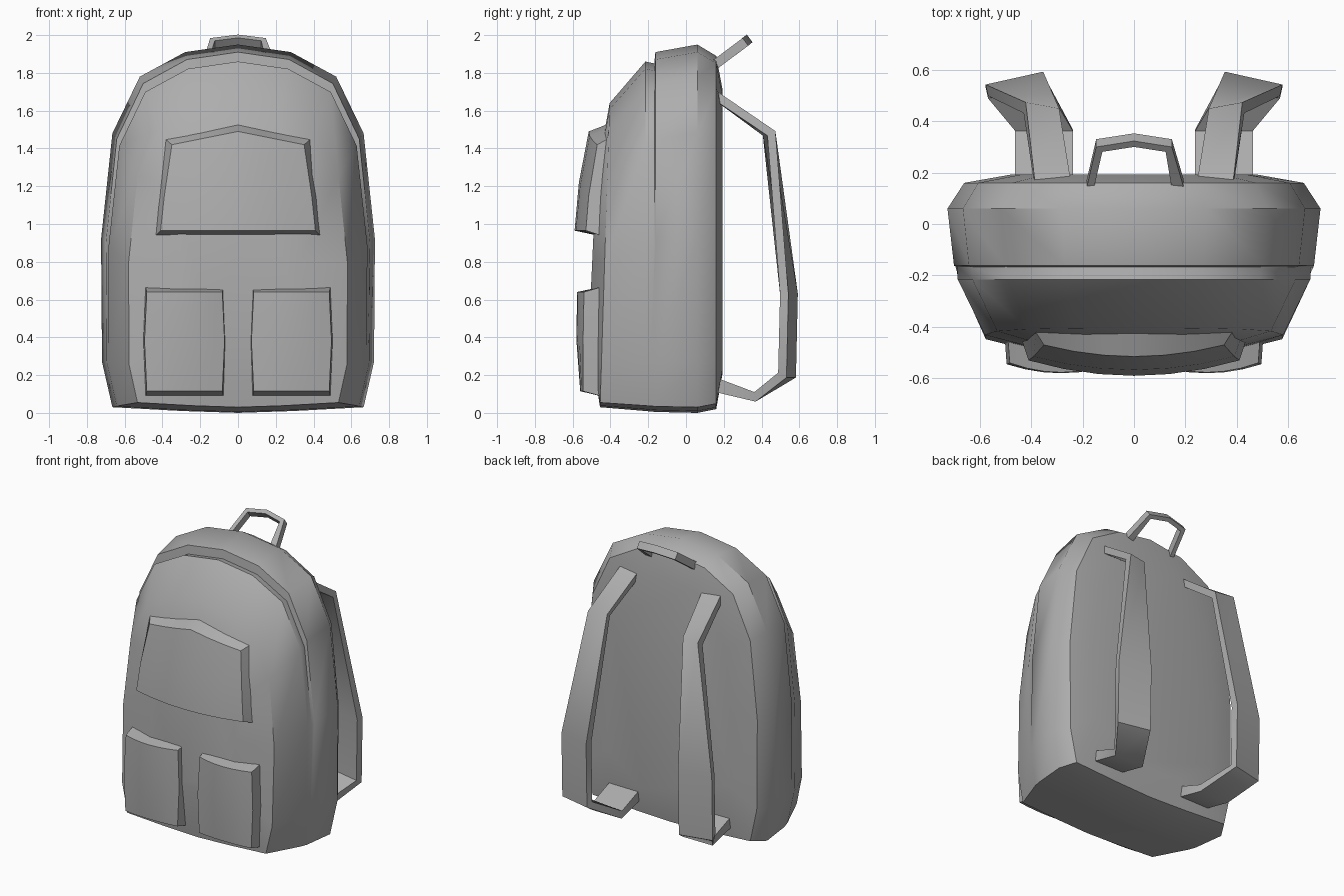
import bpy, bmesh, math
from mathutils import Vector

cube = bpy.data.objects.get("Cube")
if cube:
    bpy.data.objects.remove(cube, do_unlink=True)

GREY = (0.42, 0.42, 0.42, 1)
mat = bpy.data.materials.new("grey fabric")
mat.use_nodes = True
mat.diffuse_color = GREY
bsdf = mat.node_tree.nodes["Principled BSDF"]
bsdf.inputs["Base Color"].default_value = GREY
bsdf.inputs["Roughness"].default_value = 0.8


def finish(name, bm, angle):
    bmesh.ops.recalc_face_normals(bm, faces=bm.faces)
    mesh = bpy.data.meshes.new(name)
    bm.to_mesh(mesh)
    bm.free()
    mesh.materials.append(mat)
    obj = bpy.data.objects.new(name, mesh)
    bpy.context.collection.objects.link(obj)
    bpy.ops.object.select_all(action="DESELECT")
    obj.select_set(True)
    bpy.context.view_layer.objects.active = obj
    bpy.ops.object.shade_smooth_by_angle(angle=math.radians(angle))
    return obj


def loft(name, loops, angle):
    """Skin closed loops of points and cap both ends."""
    bm = bmesh.new()
    rings = [[bm.verts.new(p) for p in loop] for loop in loops]
    n = len(rings[0])
    for r, s in zip(rings, rings[1:]):
        for i in range(n):
            j = (i + 1) % n
            bm.faces.new((r[i], r[j], s[j], s[i]))
    bm.faces.new(rings[0])
    bm.faces.new(rings[-1])
    return finish(name, bm, angle)


# Bag body: one arched outline, scaled through the depth
HEIGHT = 1.95
half = [(0.28, 1.91), (0.52, 1.78), (0.665, 1.48), (0.725, 0.92),
        (0.72, 0.27), (0.665, 0.03), (0.3, 0.01)]
outline = [(0, HEIGHT)] + half + [(0, 0)] + [(-x, z) for x, z in reversed(half)]


def layer(y, width, low, high, lean=0):
    return [Vector((x * width, y + lean * z, low + z / HEIGHT * (high - low)))
            for x, z in outline]


shell_edge = layer(-0.162, 0.965, 0.005, 1.91)
front_edge = layer(-0.215, 0.945, 0.01, 1.86)
# The seam groove is only cut around the upper half
groove = [Vector((f.x, -0.168, f.z - 0.01)) if o[1] > 0.9 else s.lerp(f, 0.5)
          for o, s, f in zip(outline, shell_edge, front_edge)]
body = [
    layer(0.192, 0.66, 0.2, 1.72),
    layer(0.16, 0.91, 0.02, 1.89),
    layer(0.06, 1.0, 0.0, 1.95),
    shell_edge,
    groove,
    front_edge,
    layer(-0.455, 0.8, 0.03, 1.64, 0.026),
    layer(-0.515, 0.45, 0.4, 1.25, 0.02),
]
loft("bag_body", body, 42)


# Pockets: a bulging grid with its border pulled back to the body
def pocket(name, cx, rows, arch, back, spread_x, spread_z):
    bm = bmesh.new()
    cols = 6
    grid = []
    for z, hw, edge, mid in rows:
        row = []
        for i in range(cols + 1):
            u = 2 * i / cols - 1
            row.append(bm.verts.new((cx + u * hw, mid + (edge - mid) * u * u,
                                     z - arch * abs(u) * (z > rows[0][0]))))
        grid.append(row)
    for r, s in zip(grid, grid[1:]):
        for i in range(cols):
            bm.faces.new((r[i], r[i + 1], s[i + 1], s[i]))
    cz = (rows[0][0] + rows[-1][0]) / 2
    border = [e for e in bm.edges if e.is_boundary]
    ext = bmesh.ops.extrude_edge_only(bm, edges=border)["geom"]
    for v in ext:
        if isinstance(v, bmesh.types.BMVert):
            v.co = (cx + (v.co.x - cx) * spread_x, back, cz + (v.co.z - cz) * spread_z)
    return finish(name, bm, 40)


pocket("upper_pocket", 0,
       [(0.965, 0.41, -0.53, -0.59), (1.22, 0.39, -0.515, -0.567),
        (1.49, 0.35, -0.47, -0.515)], 0.07, -0.42, 1.09, 1.14)
for side, label in ((1, "left"), (-1, "right")):
    pocket("lower_pocket_" + label, side * 0.283,
           [(0.115, 0.2, -0.545, -0.56), (0.38, 0.212, -0.545, -0.58),
            (0.64, 0.2, -0.54, -0.577)], 0, -0.43, 1.04, 1.12)


# Straps and handle: flat bands swept along a path
def band(name, path, widths, thick, angle):
    loops = []
    last = len(path) - 1
    for i, (p, a) in enumerate(zip(path, widths)):
        before = (path[i] - path[max(i - 1, 0)]).normalized()
        after = (path[min(i + 1, last)] - path[i]).normalized()
        tangent = (before + after).normalized()
        miter = max(tangent.dot(after or before), 0.6)
        b = tangent.cross(a).normalized() * thick / 2 / miter
        loops.append([p + a + b, p - a + b, p - a - b, p + a - b])
    return loft(name, loops, angle)


# x, y, z, half width, twist
strap = [(0.315, 0.15, 1.685, 0.07, 0.0), (0.36, 0.44, 1.48, 0.065, -0.012),
         (0.46, 0.545, 0.63, 0.112, 0.025), (0.46, 0.535, 0.2, 0.112, 0.025),
         (0.35, 0.365, 0.085, 0.112, 0.0), (0.35, 0.15, 0.15, 0.112, 0.0)]
for side, label in ((1, "left"), (-1, "right")):
    band("shoulder_strap_" + label,
         [Vector((side * x, y, z)) for x, y, z, w, t in strap],
         [Vector((side * w, -t, 0)) for x, y, z, w, t in strap], 0.045, 50)

handle = [(-0.17, 0.155, 1.845), (-0.135, 0.305, 1.957), (0, 0.326, 1.974),
          (0.135, 0.305, 1.957), (0.17, 0.155, 1.845)]
band("top_handle", [Vector(p) for p in handle],
     [Vector((0, -0.015, 0.02))] * len(handle), 0.028, 40)
